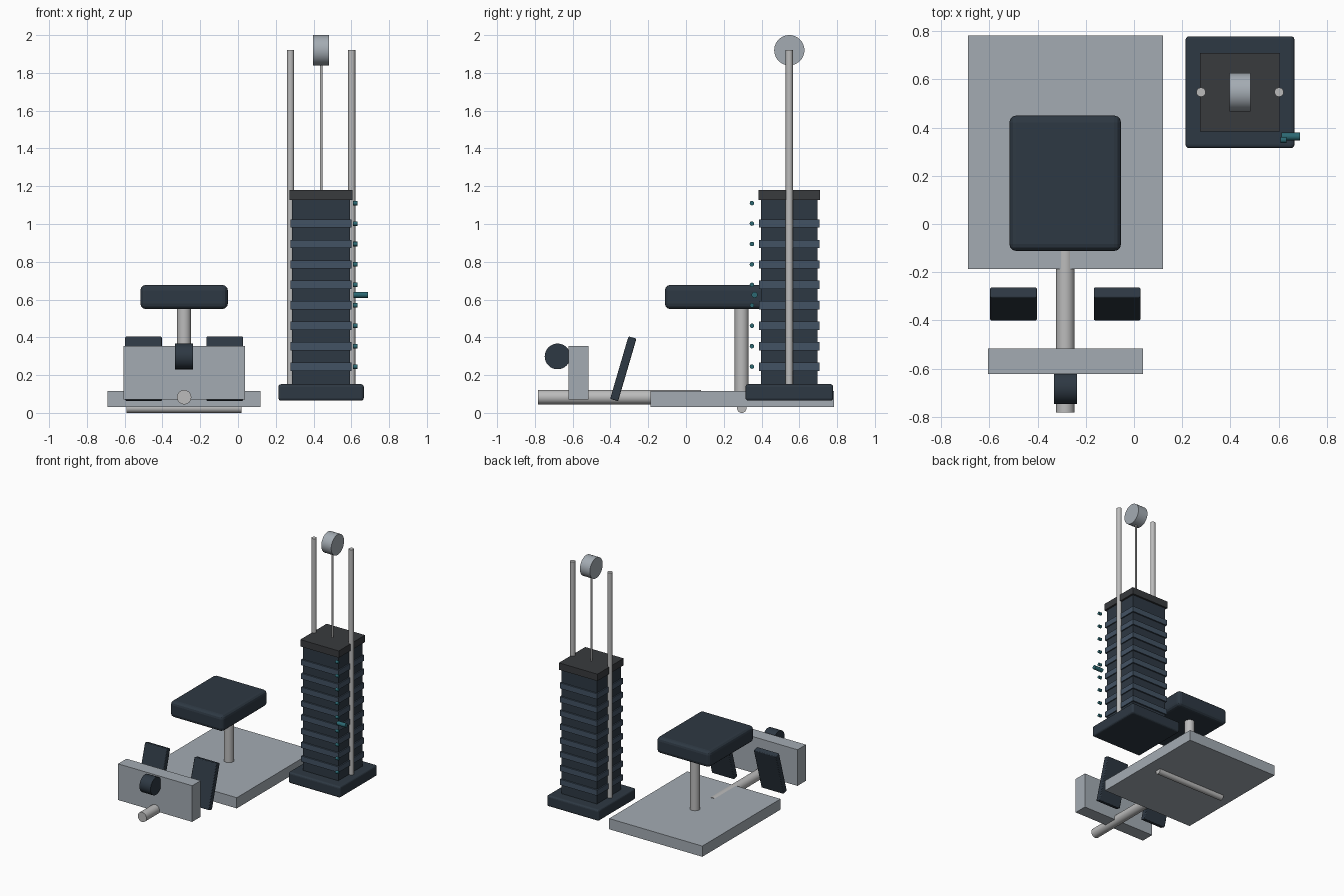
import bpy, math
from mathutils import Vector

if "Cube" in bpy.data.objects:
    bpy.data.objects.remove(bpy.data.objects["Cube"])


def material(name, rgb):
    m = bpy.data.materials.new(name)
    m.diffuse_color = (*rgb, 1)
    m.use_nodes = True
    m.node_tree.nodes["Principled BSDF"].inputs["Base Color"].default_value = m.diffuse_color
    return m


NAVY = material("navy_padding", (0.027, 0.040, 0.056))
SLATE = material("slate_plate", (0.055, 0.085, 0.125))
CHARCOAL = material("charcoal", (0.04, 0.043, 0.048))
TEAL = material("teal", (0.025, 0.14, 0.17))
PAINT = material("frame_paint", (0.37, 0.41, 0.45))
STEEL = material("steel", (0.5, 0.5, 0.5))


def finish(ob, name, mat, bevel=0, segments=3):
    ob.name = name
    ob.data.materials.append(mat)
    if bevel:
        b = ob.modifiers.new("soft_edges", 'BEVEL')
        b.width, b.segments = bevel, segments
    return ob


def box(name, lo, hi, mat, bevel=0, tilt=0):
    lo, hi = Vector(lo), Vector(hi)
    bpy.ops.mesh.primitive_cube_add(size=1, location=(lo + hi) / 2)
    ob = bpy.context.object
    ob.scale = hi - lo
    bpy.ops.object.transform_apply(location=False, rotation=False, scale=True)
    ob.rotation_euler.x = tilt
    return finish(ob, name, mat, bevel)


def rod(name, start, end, radius, mat, sides=32):
    start, end = Vector(start), Vector(end)
    d = end - start
    bpy.ops.mesh.primitive_cylinder_add(vertices=sides, radius=radius, depth=d.length,
                                        location=(start + end) / 2)
    ob = bpy.context.object
    ob.rotation_euler = d.to_track_quat('Z', 'Y').to_euler()
    bpy.ops.object.shade_smooth_by_angle(angle=math.radians(40))
    return finish(ob, name, mat)


# Bench: floor plate, cross bar, post and seat
CX = -0.285
box("floor_plate", (-0.69, -0.187, 0.032), (0.12, 0.783, 0.116), PAINT)
rod("cross_bar", (-0.59, 0.295, 0.025), (0.018, 0.295, 0.025), 0.025, STEEL)
rod("seat_post", (CX, 0.295, 0.08), (CX, 0.295, 0.57), 0.037, STEEL)
box("seat", (-0.517, -0.112, 0.55), (-0.054, 0.45, 0.677), NAVY, 0.028)

# Front rail with foot block, roller and two tilted foot pads
rod("front_rail", (CX, -0.783, 0.083), (CX, 0.08, 0.083), 0.038, STEEL)
box("foot_block", (-0.607, -0.622, 0.07), (0.037, -0.517, 0.354), PAINT)
rod("roller", (CX - 0.048, -0.68, 0.299), (CX + 0.048, -0.68, 0.299), 0.068, NAVY)
for label, s in (("left", -1), ("right", 1)):
    x = CX + s * 0.215
    box(label + "_foot_pad", (x - 0.097, -0.354, 0.061), (x + 0.097, -0.310, 0.406),
        NAVY, 0.006, tilt=-0.285)

# Weight stack: base, dark core, slate plates and cap
SX, SY, STEP = 0.44, 0.547, 0.1082


def stack_box(name, hx, hy, z0, z1, mat, bevel=0):
    return box(name, (SX - hx, SY - hy, z0), (SX + hx, SY + hy, z1), mat, bevel)


stack_box("stack_base", 0.226, 0.232, 0.065, 0.152, NAVY, 0.014)
stack_box("stack_core", 0.153, 0.149, 0.14, 1.14, NAVY)
for i in range(8):
    z = 0.245 + i * STEP
    stack_box(f"weight_plate_{i + 1}", 0.162, 0.160, z - 0.022, z + 0.022, SLATE)
stack_box("stack_cap", 0.167, 0.163, 1.127, 1.181, CHARCOAL)

# Guide rods, cable and pulley
for label, s in (("left", -1), ("right", 1)):
    x = SX + s * 0.162
    rod(label + "_guide_rod", (x, SY, 0.14), (x, SY, 1.92), 0.019, STEEL, 24)
rod("cable", (SX, SY, 1.17), (SX, SY, 1.92), 0.007, STEEL, 12)
rod("pulley", (SX - 0.043, SY, 1.92), (SX + 0.043, SY, 1.92), 0.08, PAINT, 48)

# Selector markers and pin
for i in range(9):
    z = 0.245 + i * STEP
    rod(f"marker_{i + 1}", (0.608, 0.349, z), (0.632, 0.349, z), 0.012, TEAL, 12)
rod("selector_pin", (0.612, 0.363, 0.625), (0.688, 0.363, 0.625), 0.016, TEAL, 16)
